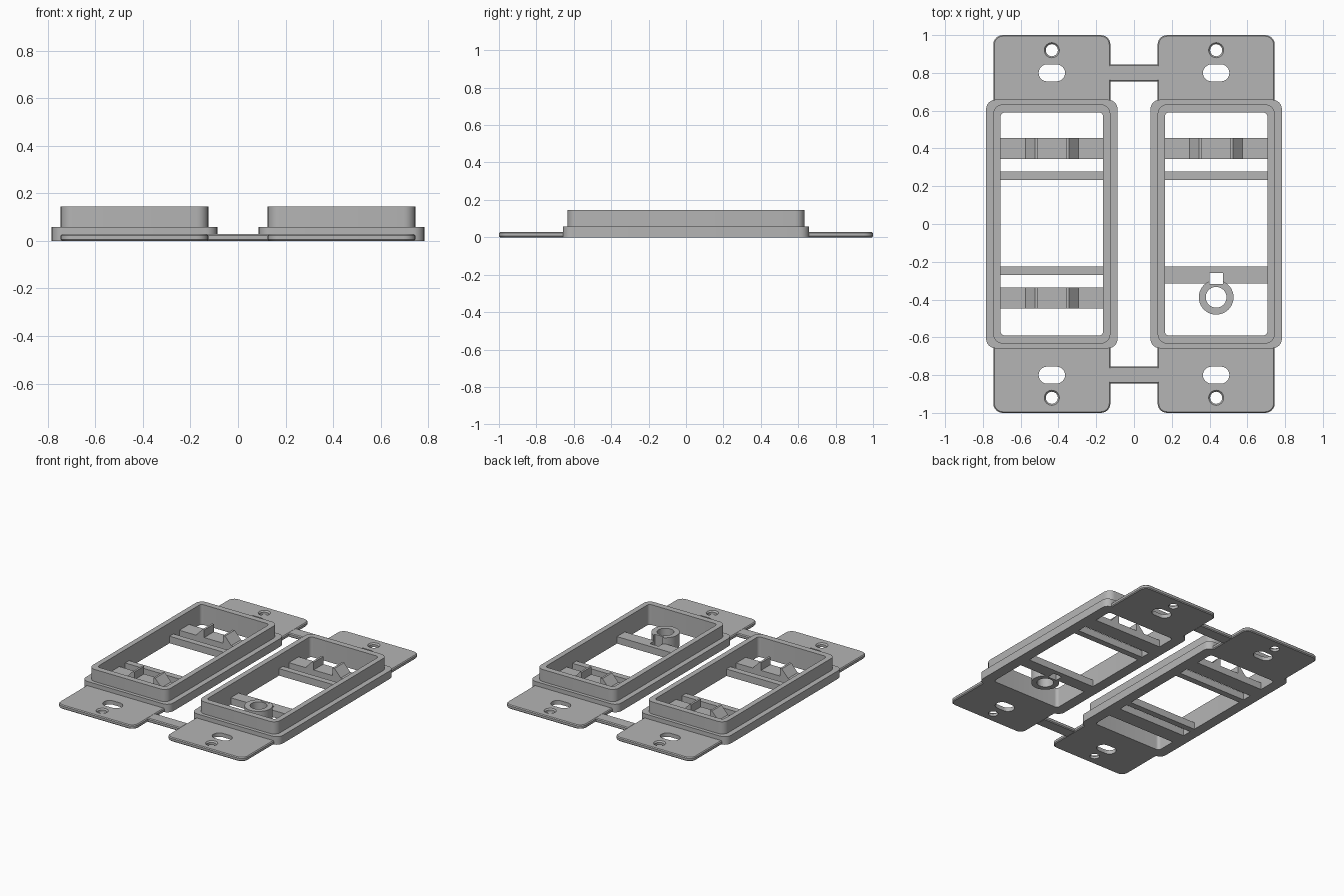
import bpy, bmesh, math
from mathutils import Vector

cube = bpy.data.objects.get("Cube")
if cube:
    bpy.data.objects.remove(cube)

grey = bpy.data.materials.new("plain grey plastic")
grey.use_nodes = True
grey.diffuse_color = (0.46, 0.46, 0.46, 1)
grey.node_tree.nodes["Principled BSDF"].inputs["Base Color"].default_value = (0.46, 0.46, 0.46, 1)

CENTRE = 0.435      # x distance of each unit from the middle
PLATE = 0.028       # thickness of the mounting plate
EDGE = 0.006        # small edge chamfer
INNER = 0.272       # half width of the window


def rounded(cx, cy, hx, hy, r, steps=6):
    """Rounded rectangle outline; a circle when r equals both half sizes."""
    points = []
    for i, (sx, sy) in enumerate(((1, 1), (-1, 1), (-1, -1), (1, -1))):
        for k in range(steps + 1):
            a = math.pi / 2 * (i + k / steps)
            points.append((cx + sx * (hx - r) + r * math.cos(a),
                           cy + sy * (hy - r) + r * math.sin(a)))
    return points


def loft(name, layers):
    """Solid through outlines of equal length, each given with its height."""
    bm = bmesh.new()
    rings = [[bm.verts.new((x, y, z)) for x, y in outline] for outline, z in layers]
    bm.faces.new(rings[0][::-1])
    bm.faces.new(rings[-1])
    for low, high in zip(rings, rings[1:]):
        n = len(low)
        for i in range(n):
            j = (i + 1) % n
            bm.faces.new((low[i], low[j], high[j], high[i]))
    bmesh.ops.remove_doubles(bm, verts=bm.verts, dist=1e-5)
    bmesh.ops.recalc_face_normals(bm, faces=bm.faces)
    mesh = bpy.data.meshes.new(name)
    bm.to_mesh(mesh)
    bm.free()
    mesh.materials.append(grey)
    obj = bpy.data.objects.new(name, mesh)
    bpy.context.collection.objects.link(obj)
    return obj


def slab(name, outline, z0, z1):
    return loft(name, [(outline, z0), (outline, z1)])


def box(name, x0, x1, y0, y1, z0, z1):
    return slab(name, [(x0, y0), (x1, y0), (x1, y1), (x0, y1)], z0, z1)


def chamfered(name, cx, cy, hx, hy, r, z1):
    full = rounded(cx, cy, hx, hy, r)
    small = rounded(cx, cy, hx - EDGE, hy - EDGE, r - EDGE)
    return loft(name, [(small, 0), (full, EDGE), (full, z1 - EDGE), (small, z1)])


def side_profile(name, points, y0, y1):
    """Solid from an x-z profile, running along y."""
    obj = slab(name, points, y0, y1)
    for v in obj.data.vertices:
        x, z, y = v.co
        v.co = Vector((x, y, z))
    obj.data.flip_normals()
    return obj


def combine(obj, tools, operation):
    """Apply booleans and remove the tools."""
    for tool in tools:
        mod = obj.modifiers.new("shape", 'BOOLEAN')
        mod.operation = operation
        mod.solver = 'EXACT'
        mod.object = tool
        graph = bpy.context.evaluated_depsgraph_get()
        mesh = bpy.data.meshes.new_from_object(obj.evaluated_get(graph))
        obj.modifiers.clear()
        obj.data = mesh
        bpy.data.objects.remove(tool)


def housing(name, cx):
    """Mounting plate, stepped rim and window frame in one piece."""
    body = chamfered(name, cx, 0, 0.31, 1, 0.05, PLATE)
    rim = slab("rim", rounded(cx, 0, 0.348, 0.658, 0.05), 0, 0.058)
    frame = slab("frame", rounded(cx, 0, 0.31, 0.633, 0.05), 0.015, 0.145)
    combine(body, [rim, frame], 'UNION')
    cuts = [slab("window", rounded(cx, 0, INNER, 0.59, 0.022), -0.1, 0.3)]
    for s in (1, -1):
        # Screw hole with countersink, and long adjustment slot
        wide = rounded(cx, s * 0.92, 0.04, 0.04, 0.04)
        narrow = rounded(cx, s * 0.92, 0.032, 0.032, 0.032)
        cuts.append(loft("screw_hole", [(narrow, -0.1), (narrow, PLATE - 0.01),
                                        (wide, PLATE), (wide, 0.1)]))
        cuts.append(slab("slot", rounded(cx, s * 0.8, 0.07, 0.045, 0.045), -0.1, 0.1))
    combine(body, cuts, 'DIFFERENCE')
    return body


def saddle(name, cx, cy):
    """Cross bar with two ramped teeth facing outward."""
    base, top = 0.05, 0.105
    half = [(INNER, 0), (INNER, base), (0.14, base), (0.09, top), (0.075, top), (0.075, base)]
    right = [(cx + x, z) for x, z in half]
    left = [(cx - x, z) for x, z in half[::-1]]
    return side_profile(name, right + left, cy - 0.055, cy + 0.055)


def thin_bar(name, cx, cy):
    return box(name, cx - INNER, cx + INNER, cy - 0.022, cy + 0.022, 0, 0.05)


for side, cx in (("right", -CENTRE), ("left", CENTRE)):
    housing(side + "_housing", cx)
    saddle(side + "_back_saddle", cx, 0.4)
    thin_bar(side + "_back_bar", cx, 0.255)

# Front supports of the right unit
saddle("right_front_saddle", -CENTRE, -0.392)
thin_bar("right_front_bar", -CENTRE, -0.248)

# Front support of the left unit: wide bar, socket ring and notch
support = box("left_front_bar", CENTRE - INNER, CENTRE + INNER, -0.315, -0.226, 0, 0.05)
ring = slab("ring", rounded(CENTRE, -0.388, 0.092, 0.092, 0.092, 10), 0, 0.095)
combine(support, [ring], 'UNION')
bore = slab("bore", rounded(CENTRE, -0.388, 0.055, 0.055, 0.055, 10), -0.1, 0.3)
notch = box("notch", CENTRE - 0.035, CENTRE + 0.035, -0.318, -0.26, -0.1, 0.3)
combine(support, [bore, notch], 'DIFFERENCE')

# Bridges joining the two plates
for name, s in (("back_bridge", 1), ("front_bridge", -1)):
    chamfered(name, 0, s * 0.8, 0.135, 0.045, 0.01, PLATE)

# Smooth the round corners only
for obj in bpy.context.scene.objects:
    if obj.type == 'MESH':
        bpy.ops.object.select_all(action='DESELECT')
        obj.select_set(True)
        bpy.context.view_layer.objects.active = obj
        bpy.ops.object.shade_smooth_by_angle(angle=math.radians(30))
